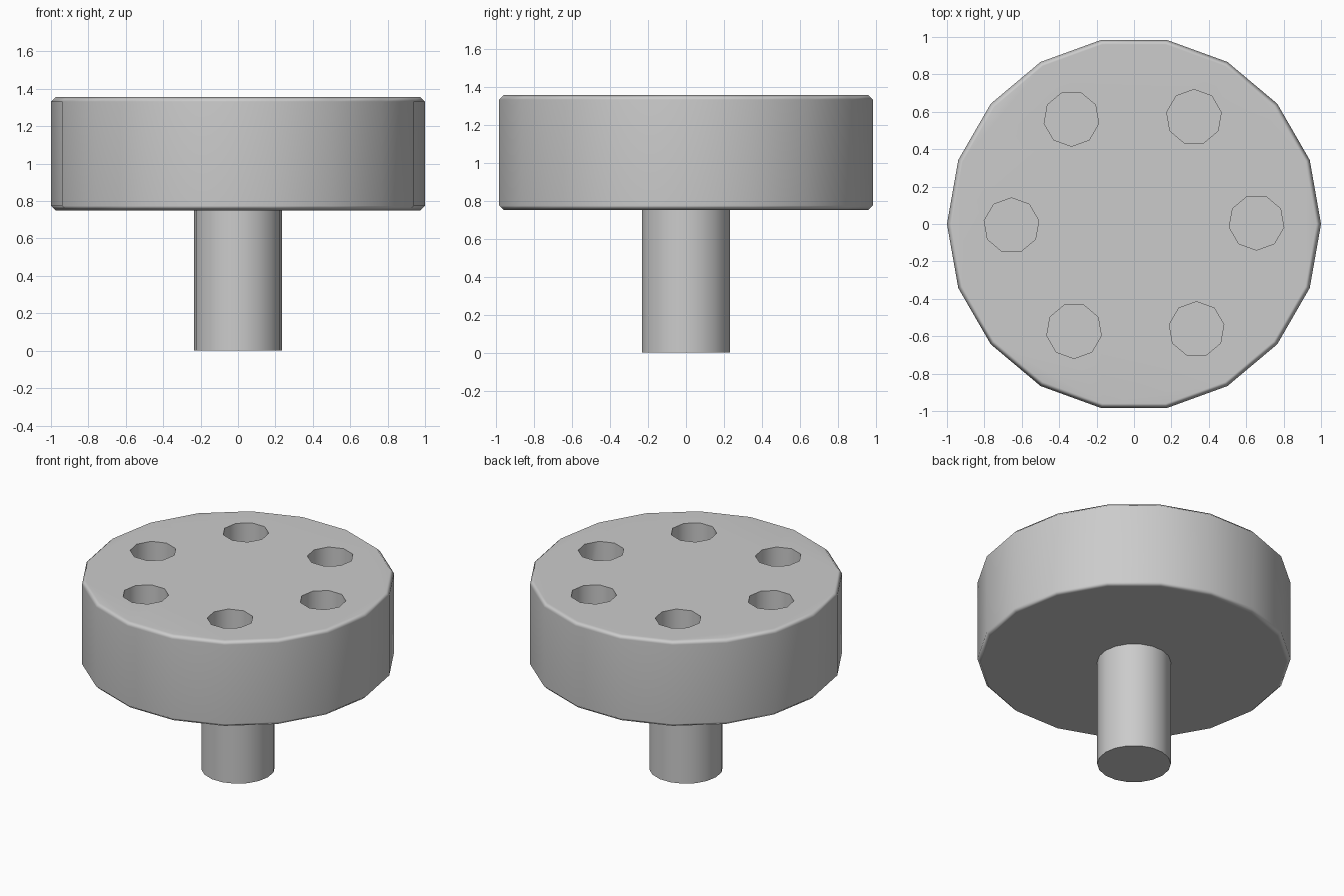
import bpy
from math import cos, sin, radians, pi

if "Cube" in bpy.data.objects:
    bpy.data.objects.remove(bpy.data.objects["Cube"])

SIDES = 18


def cylinder(name, sides, r, z0, z1, x=0, y=0, turn=0):
    bpy.ops.mesh.primitive_cylinder_add(
        vertices=sides, radius=r, depth=z1 - z0,
        location=(x, y, (z0 + z1) / 2), rotation=(0, 0, turn))
    ob = bpy.context.object
    ob.name = name
    return ob


def apply(ob, mod):
    bpy.ops.object.select_all(action='DESELECT')
    ob.select_set(True)
    bpy.context.view_layer.objects.active = ob
    bpy.ops.object.modifier_apply(modifier=mod.name)


# Stem: first vertex on the x axis
stem = cylinder("stem", SIDES, 0.235, 0, 0.75, turn=pi / 2)
bpy.ops.object.shade_smooth_by_angle(angle=radians(35))

# Disc head with chamfered rims
disc = cylinder("disc", SIDES, 1.0, 0.75, 1.357, turn=pi / 2)
bev = disc.modifiers.new("rim", 'BEVEL')
bev.width = 0.025
bev.segments = 1
bev.limit_method = 'ANGLE'
bev.angle_limit = radians(60)
apply(disc, bev)

# Ring of six blind nine-sided holes
for i in range(6):
    a = i * pi / 3
    x = 0.655 * cos(a) - 0.008 * sin(a)
    y = 0.655 * sin(a) + 0.008 * cos(a)
    cutter = cylinder("hole_cutter", 9, 0.148, 1.05, 1.5, x, y, a + pi)
    cutter.hide_render = True
    cut = disc.modifiers.new("hole", 'BOOLEAN')
    cut.operation = 'DIFFERENCE'
    cut.solver = 'EXACT'
    cut.object = cutter
    apply(disc, cut)
    bpy.data.objects.remove(cutter)

# Smooth walls and rims, flat caps
bpy.ops.object.shade_smooth_by_angle(angle=radians(50))
wn = disc.modifiers.new("flat_caps", 'WEIGHTED_NORMAL')
wn.keep_sharp = True
